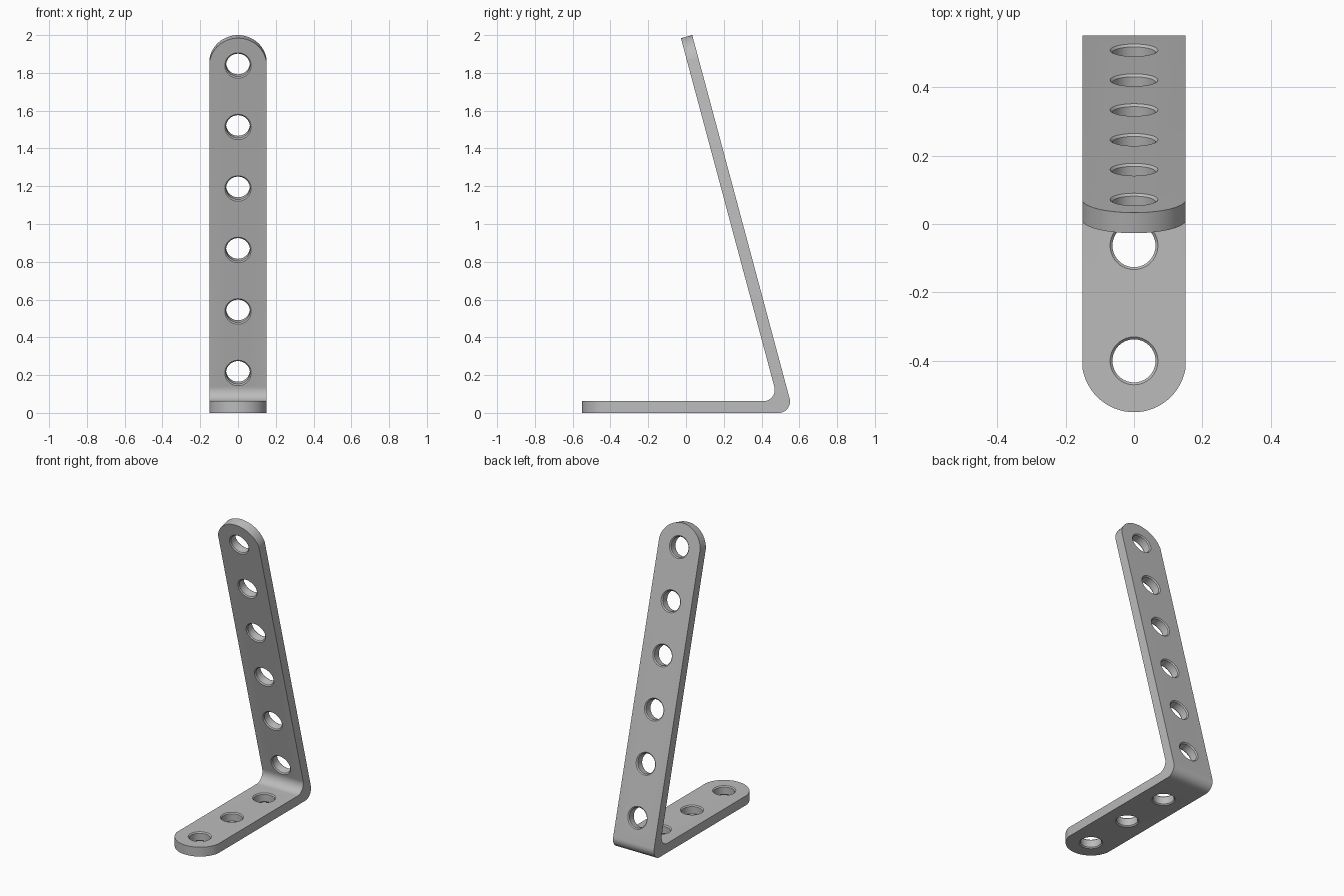
import bpy, bmesh, math
from mathutils import Vector, Matrix

if "Cube" in bpy.data.objects:
    bpy.data.objects.remove(bpy.data.objects["Cube"])

HALF_W, T, R = 0.15, 0.062, 0.06       # half width, thickness, bend radius
SAG, PITCH = 0.125, 0.337              # end rounding depth, hole spacing
LEAN = math.radians(15)
UP = Vector((0, -math.sin(LEAN), math.cos(LEAN)))      # along the leaning arm
OUT = Vector((0, math.cos(LEAN), math.sin(LEAN)))      # out of its rear face

steel = bpy.data.materials.new("grey steel")
steel.diffuse_color = (0.5, 0.5, 0.5, 1)
steel.use_nodes = True
steel.node_tree.nodes["Principled BSDF"].inputs["Base Color"].default_value = steel.diffuse_color


def fillet(a, corner, b, r, steps=12):
    """Arc points rounding a corner between directions to a and b."""
    da, db = (a - corner).normalized(), (b - corner).normalized()
    half = da.angle(db) / 2
    mid = (da + db).normalized()
    centre = corner + mid * r / math.sin(half)
    start = (corner + da * r / math.tan(half) - centre).normalized()
    end = (corner + db * r / math.tan(half) - centre).normalized()
    total = start.angle(end)
    points = []
    for i in range(steps + 1):
        t = i / steps * total
        d = (start * math.sin(total - t) + end * math.sin(t)) / math.sin(total)
        points.append(centre + d * r)
    return points


# Side profile of the bent strip, with both ends pulled back by a drop
tip_out = Vector((0, 0.033, 2.0))
tip_in = tip_out - OUT * T
toe_low, toe_high = Vector((0, -0.55, 0)), Vector((0, -0.55, T))
heel_out = tip_out - UP * (tip_out.z / UP.z)
heel_in = tip_in - UP * ((tip_in.z - T) / UP.z)
outer_bend = fillet(toe_low, heel_out, tip_out, R)
inner_bend = fillet(tip_in, heel_in, toe_high, R)


def profile(drop):
    back = Vector((0, drop, 0))
    return ([toe_low + back] + outer_bend + [tip_out - UP * drop, tip_in - UP * drop]
            + inner_bend + [toe_high + back])


# Loft the profile across the width so that both ends become round
end_r = (HALF_W ** 2 + SAG ** 2) / (2 * SAG)
sweep = math.asin(HALF_W / end_r)
STATIONS = 28
bm = bmesh.new()
loops = []
for i in range(STATIONS + 1):
    a = sweep * (2 * i / STATIONS - 1)
    shift = Vector((end_r * math.sin(a), 0, 0))
    loops.append([bm.verts.new(p + shift) for p in profile(end_r * (1 - math.cos(a)))])
count = len(loops[0])
for lo, hi in zip(loops, loops[1:]):
    for k in range(count):
        n = (k + 1) % count
        bm.faces.new((lo[k], lo[n], hi[n], hi[k]))
bm.faces.new(loops[0][::-1])
bm.faces.new(loops[-1])
bmesh.ops.recalc_face_normals(bm, faces=bm.faces)
bmesh.ops.dissolve_limit(bm, angle_limit=math.radians(1), verts=bm.verts, edges=bm.edges)
mesh = bpy.data.meshes.new("angled_bracket")
bm.to_mesh(mesh)
bm.free()
bracket = bpy.data.objects.new("angled_bracket", mesh)
bpy.context.collection.objects.link(bracket)

# Hole cutters: straight bore with a small chamfer at both faces
holes = [(Vector((0, -0.40 + i * PITCH, T / 2)), Vector((0, 0, 1))) for i in range(3)]
arm_top = (tip_out + tip_in) / 2 - UP * 0.15
holes += [(arm_top - UP * i * PITCH, OUT) for i in range(6)]
BORE, CHAMFER, SIDES = 0.063, 0.007, 40
section = [(BORE + CHAMFER + 0.01, -T / 2 - 0.01), (BORE, -T / 2 + CHAMFER),
           (BORE, T / 2 - CHAMFER), (BORE + CHAMFER + 0.01, T / 2 + 0.01)]
bm = bmesh.new()
for centre, axis in holes:
    place = Matrix.Translation(centre) @ axis.to_track_quat('Z', 'Y').to_matrix().to_4x4()
    rings = []
    for r, h in section:
        angles = [2 * math.pi * k / SIDES for k in range(SIDES)]
        rings.append([bm.verts.new(place @ Vector((r * math.cos(a), r * math.sin(a), h)))
                      for a in angles])
    for lo, hi in zip(rings, rings[1:]):
        for k in range(SIDES):
            n = (k + 1) % SIDES
            bm.faces.new((lo[k], lo[n], hi[n], hi[k]))
    bm.faces.new(rings[0][::-1])
    bm.faces.new(rings[-1])
cutter_mesh = bpy.data.meshes.new("hole_cutter")
bm.to_mesh(cutter_mesh)
bm.free()
cutter = bpy.data.objects.new("hole_cutter", cutter_mesh)
cutter.hide_render = True
bpy.context.collection.objects.link(cutter)

# Drill the holes, then drop the cutter
mod = bracket.modifiers.new("holes", 'BOOLEAN')
mod.operation, mod.solver, mod.object = 'DIFFERENCE', 'EXACT', cutter
bpy.context.view_layer.objects.active = bracket
bracket.select_set(True)
bpy.ops.object.modifier_apply(modifier=mod.name)
bpy.data.objects.remove(cutter)

bracket.data.materials.clear()
bracket.data.materials.append(steel)
bpy.ops.object.shade_smooth_by_angle(angle=math.radians(30))
